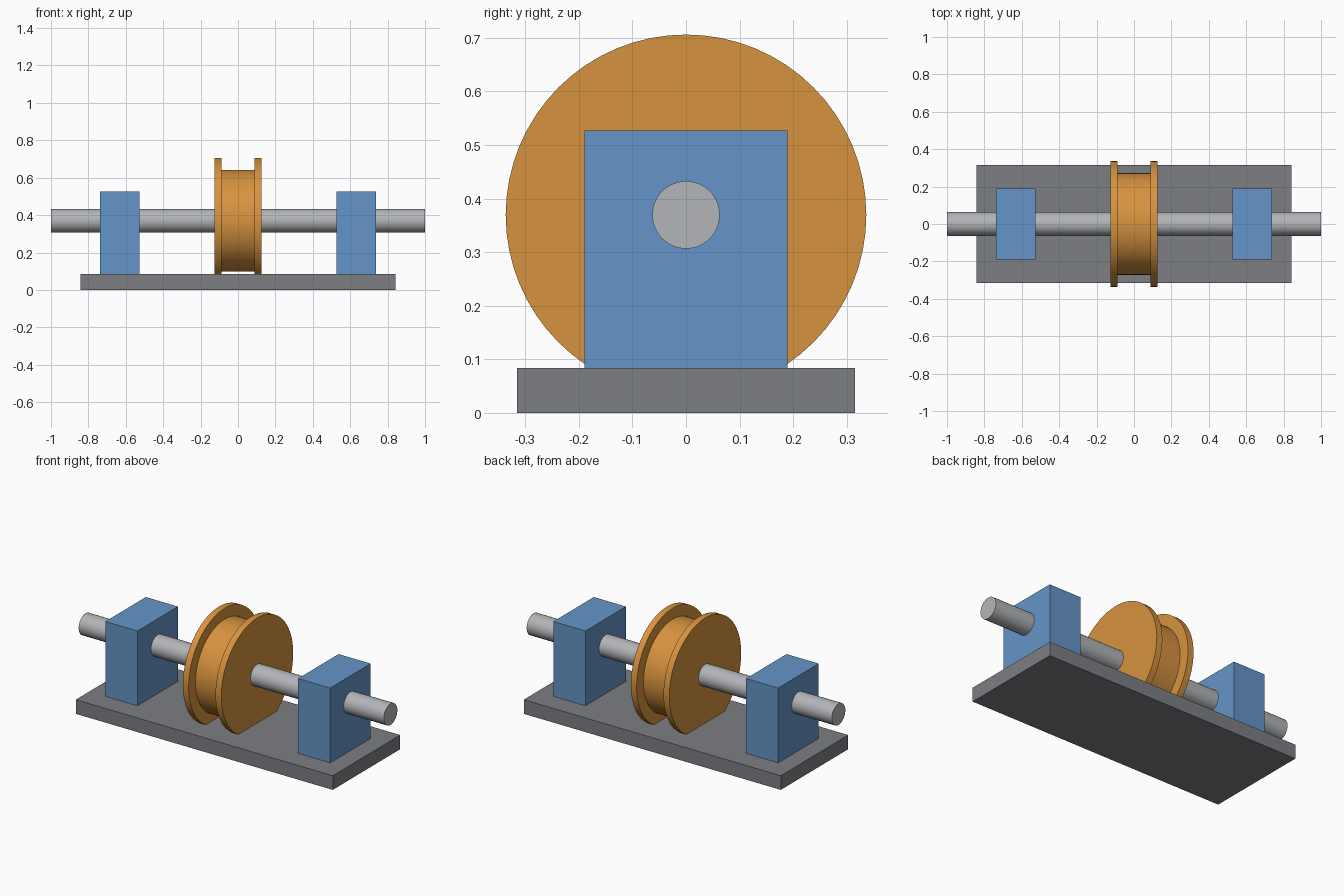
import bpy, math

if "Cube" in bpy.data.objects:
    bpy.data.objects.remove(bpy.data.objects["Cube"])

AXIS_Z = 0.3695


def paint(obj, name, color):
    mat = bpy.data.materials.get(name) or bpy.data.materials.new(name)
    mat.diffuse_color = color
    mat.use_nodes = True
    mat.node_tree.nodes["Principled BSDF"].inputs["Base Color"].default_value = mat.diffuse_color
    obj.data.materials.append(mat)


def box(name, x, width, depth, z0, z1):
    bpy.ops.mesh.primitive_cube_add(size=1, location=(x, 0, (z0 + z1) / 2))
    obj = bpy.context.object
    obj.name = name
    obj.scale = (width, depth, z1 - z0)
    bpy.ops.object.transform_apply(location=False, rotation=False, scale=True)
    return obj


def lathe(name, profile, sides):
    """Revolve (x, radius) points about the shaft axis, with closed ends."""
    n = len(profile)
    verts = []
    for i in range(sides):
        a = 2 * math.pi * i / sides
        verts += [(x, r * math.cos(a), r * math.sin(a)) for x, r in profile]
    faces = []
    for i in range(sides):
        j = (i + 1) % sides
        faces += [(i * n + k, i * n + k + 1, j * n + k + 1, j * n + k)[::-1]
                  for k in range(n - 1)]
    faces.append([i * n for i in range(sides)][::-1])
    faces.append([i * n + n - 1 for i in range(sides)])
    mesh = bpy.data.meshes.new(name)
    mesh.from_pydata(verts, [], faces)
    obj = bpy.data.objects.new(name, mesh)
    bpy.context.collection.objects.link(obj)
    obj.location.z = AXIS_Z
    bpy.ops.object.select_all(action='DESELECT')
    obj.select_set(True)
    bpy.context.view_layer.objects.active = obj
    bpy.ops.object.shade_smooth_by_angle(angle=math.radians(30))
    return obj


# Base plate
base = box("base_plate", 0, 1.684, 0.631, 0, 0.084)
paint(base, "dark_grey", (0.2, 0.21, 0.23, 1))

# Bearing blocks at both ends
for side, x in (("left", -0.6315), ("right", 0.6315)):
    block = box(side + "_bearing_block", x, 0.2105, 0.379, 0.084, 0.527)
    paint(block, "blue", (0.13, 0.3, 0.58, 1))

# Shaft through the blocks and pulley
shaft = lathe("shaft", [(-1, 0.063), (1, 0.063)], 48)
paint(shaft, "light_grey", (0.45, 0.46, 0.48, 1))

# Flanged pulley
F, H, OUT, INN = 0.3365, 0.272, 0.126, 0.088
pulley = lathe("flanged_pulley", [(-OUT, F), (-INN, F), (-INN, H),
                                  (INN, H), (INN, F), (OUT, F)], 64)
paint(pulley, "orange", (0.68, 0.29, 0.05, 1))
